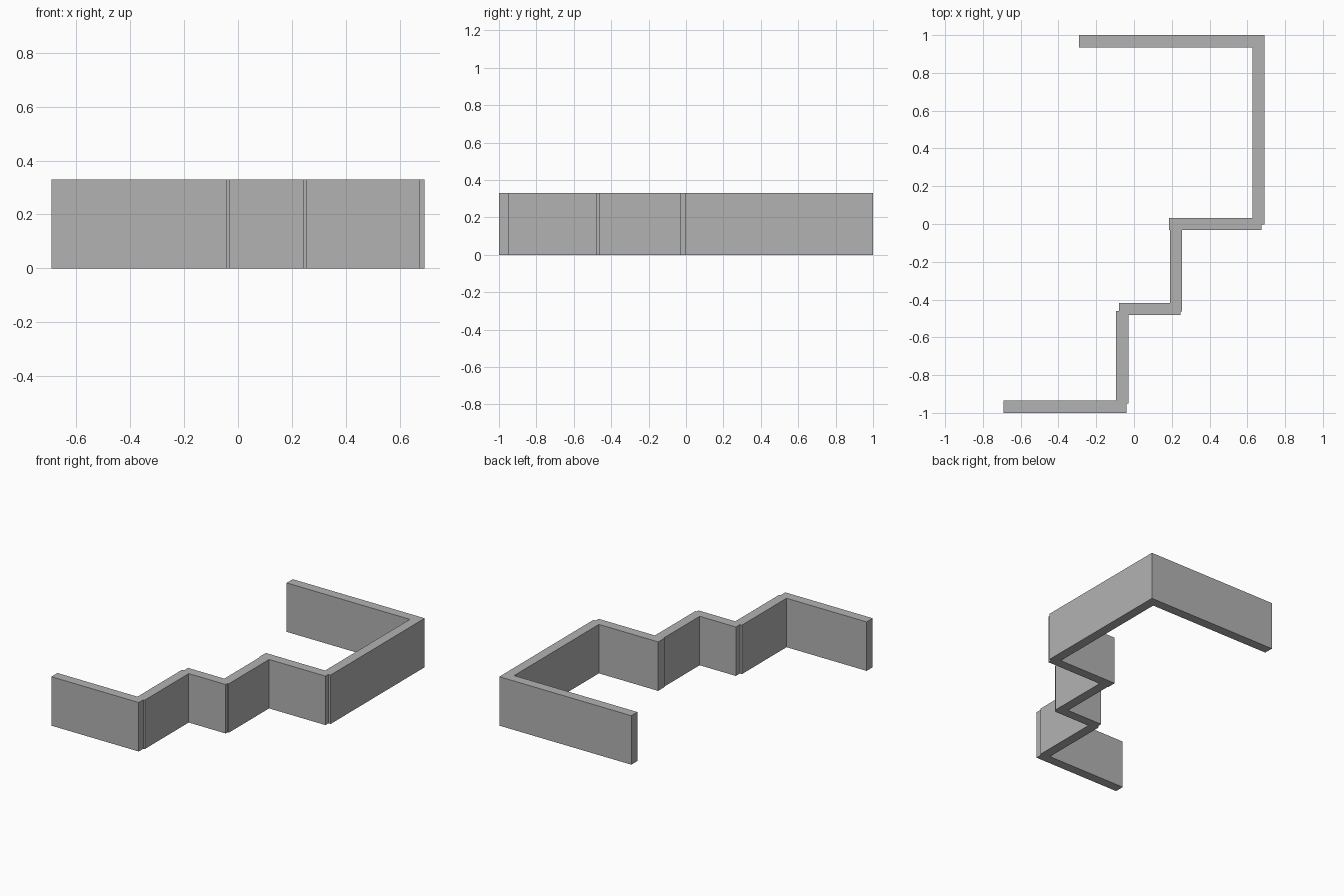
import bpy
import bmesh

cube = bpy.data.objects.get("Cube")
if cube:
    bpy.data.objects.remove(cube, do_unlink=True)

HEIGHT = 0.33

# Plain grey wall material
grey = bpy.data.materials.new("wall_grey")
grey.use_nodes = True
colour = (0.45, 0.45, 0.45, 1.0)
grey.diffuse_color = colour
grey.node_tree.nodes["Principled BSDF"].inputs["Base Color"].default_value = colour


def wall(name, x0, x1, y0, y1):
    """Upright wall standing on the ground, given its footprint."""
    bm = bmesh.new()
    bmesh.ops.create_cube(bm, size=1.0)
    for v in bm.verts:
        v.co.x = x1 if v.co.x > 0 else x0
        v.co.y = y1 if v.co.y > 0 else y0
        v.co.z = HEIGHT if v.co.z > 0 else 0.0
    mesh = bpy.data.meshes.new(name)
    bm.to_mesh(mesh)
    bm.free()
    mesh.materials.append(grey)
    obj = bpy.data.objects.new(name, mesh)
    bpy.context.collection.objects.link(obj)
    return obj


# Zigzag run of walls from front to back, slightly offset at the corners
wall("front_wall", -0.692, -0.04, -1.0, -0.935)
wall("front_return_wall", -0.095, -0.03, -0.95, -0.46)
wall("short_step_wall", -0.08, 0.245, -0.482, -0.417)
wall("middle_return_wall", 0.19, 0.255, -0.463, -0.004)
wall("long_step_wall", 0.185, 0.675, -0.033, 0.032)
wall("side_wall", 0.627, 0.692, -0.002, 1.0)
wall("back_wall", -0.292, 0.692, 0.935, 1.0)
